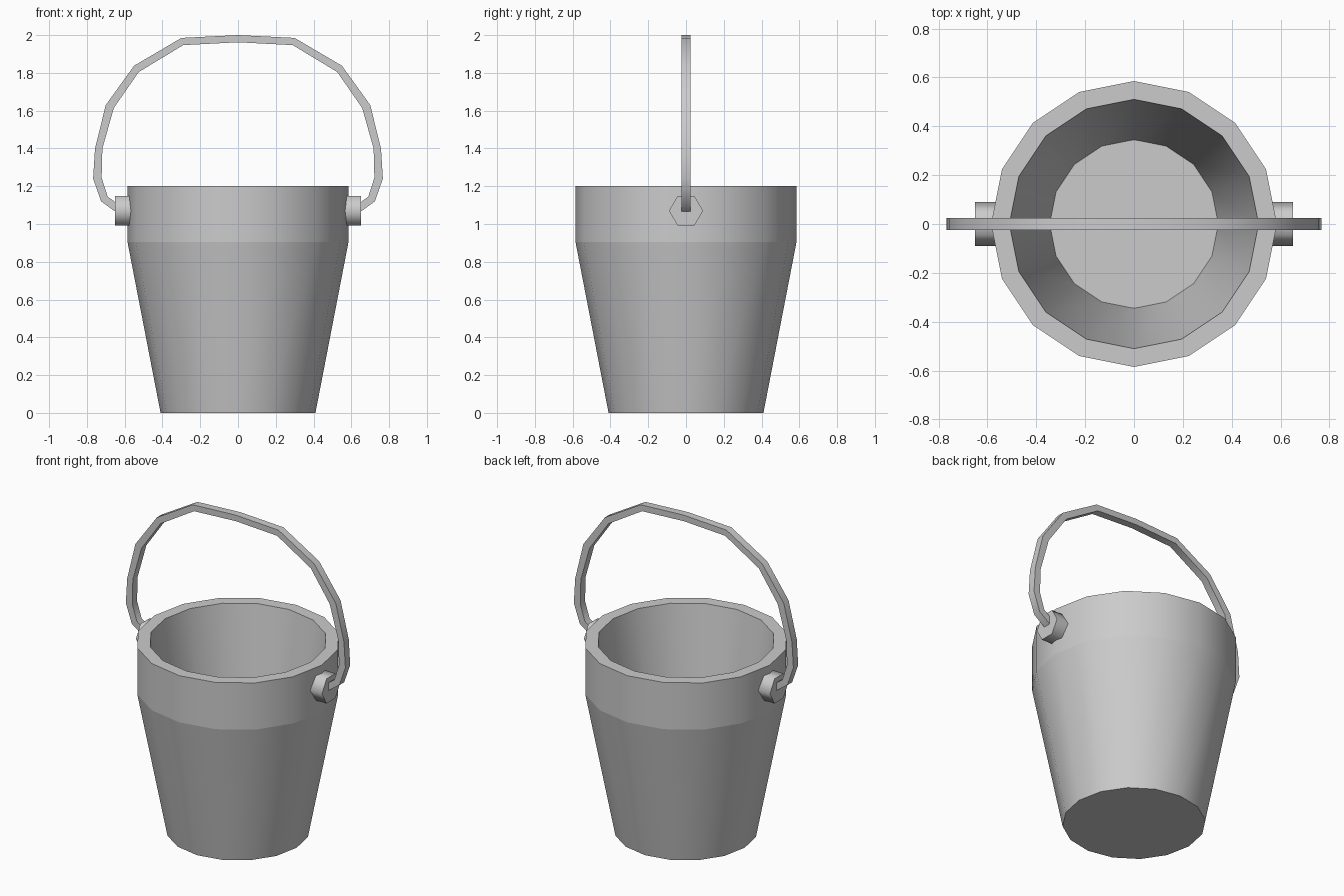
import bpy, bmesh, math
from mathutils import Matrix

if "Cube" in bpy.data.objects:
    bpy.data.objects.remove(bpy.data.objects["Cube"])


def finish(name, bm, angle):
    bmesh.ops.recalc_face_normals(bm, faces=bm.faces)
    me = bpy.data.meshes.new(name)
    bm.to_mesh(me)
    bm.free()
    ob = bpy.data.objects.new(name, me)
    bpy.context.collection.objects.link(ob)
    bpy.ops.object.select_all(action='DESELECT')
    ob.select_set(True)
    bpy.context.view_layer.objects.active = ob
    bpy.ops.object.shade_smooth_by_angle(angle=math.radians(angle))
    return ob


def skin(bm, rings, cap=True):
    """Bridge successive closed vertex rings and cap both ends."""
    vs = [[bm.verts.new(p) for p in r] for r in rings]
    n = len(vs[0])
    for a, b in zip(vs, vs[1:]):
        for i in range(n):
            j = (i + 1) % n
            bm.faces.new((a[i], a[j], b[j], b[i]))
    if cap:
        bm.faces.new(vs[0][::-1])
        bm.faces.new(vs[-1])


# Bucket shell: outer taper, straight band, rim, inner wall, floor
SIDES = 16
profile = [(0.41, 0), (0.585, 0.905), (0.585, 1.2), (0.51, 1.2), (0.345, 0.08)]
bm = bmesh.new()
skin(bm, [[(r * math.cos(2 * math.pi * i / SIDES), r * math.sin(2 * math.pi * i / SIDES), z)
           for i in range(SIDES)] for r, z in profile])
for e in bm.edges:  # crease under the rim band
    if all(abs(v.co.z - 0.905) < 1e-4 for v in e.verts):
        e.smooth = False
finish("bucket_shell", bm, 30)

# Hexagonal handle pivots on both sides
for side, name in ((1, "pivot_right"), (-1, "pivot_left")):
    bm = bmesh.new()
    skin(bm, [[(side * x, 0.09 * math.cos(math.radians(60 * i)),
                1.07 + 0.09 * math.sin(math.radians(60 * i))) for i in range(6)]
              for x in (0.55, 0.65)])
    finish(name, bm, 65)

# Bail handle: outer and inner outline of one half, mirrored, with square section
outer = [(0.635, 1.055), (0.725, 1.12), (0.767, 1.24), (0.757, 1.40),
         (0.70, 1.63), (0.55, 1.838), (0.30, 1.985), (0, 2.0)]
inner = [(0.635, 1.105), (0.69, 1.145), (0.722, 1.245), (0.718, 1.40),
         (0.657, 1.615), (0.525, 1.805), (0.29, 1.947), (0, 1.962)]
half = list(zip(outer, inner))
path = half + [((-o[0], o[1]), (-i[0], i[1])) for o, i in half[-2::-1]]
W = 0.024
bm = bmesh.new()
skin(bm, [[(o[0], -W, o[1]), (o[0], W, o[1]), (i[0], W, i[1]), (i[0], -W, i[1])]
          for o, i in path])
finish("bail_handle", bm, 40)
